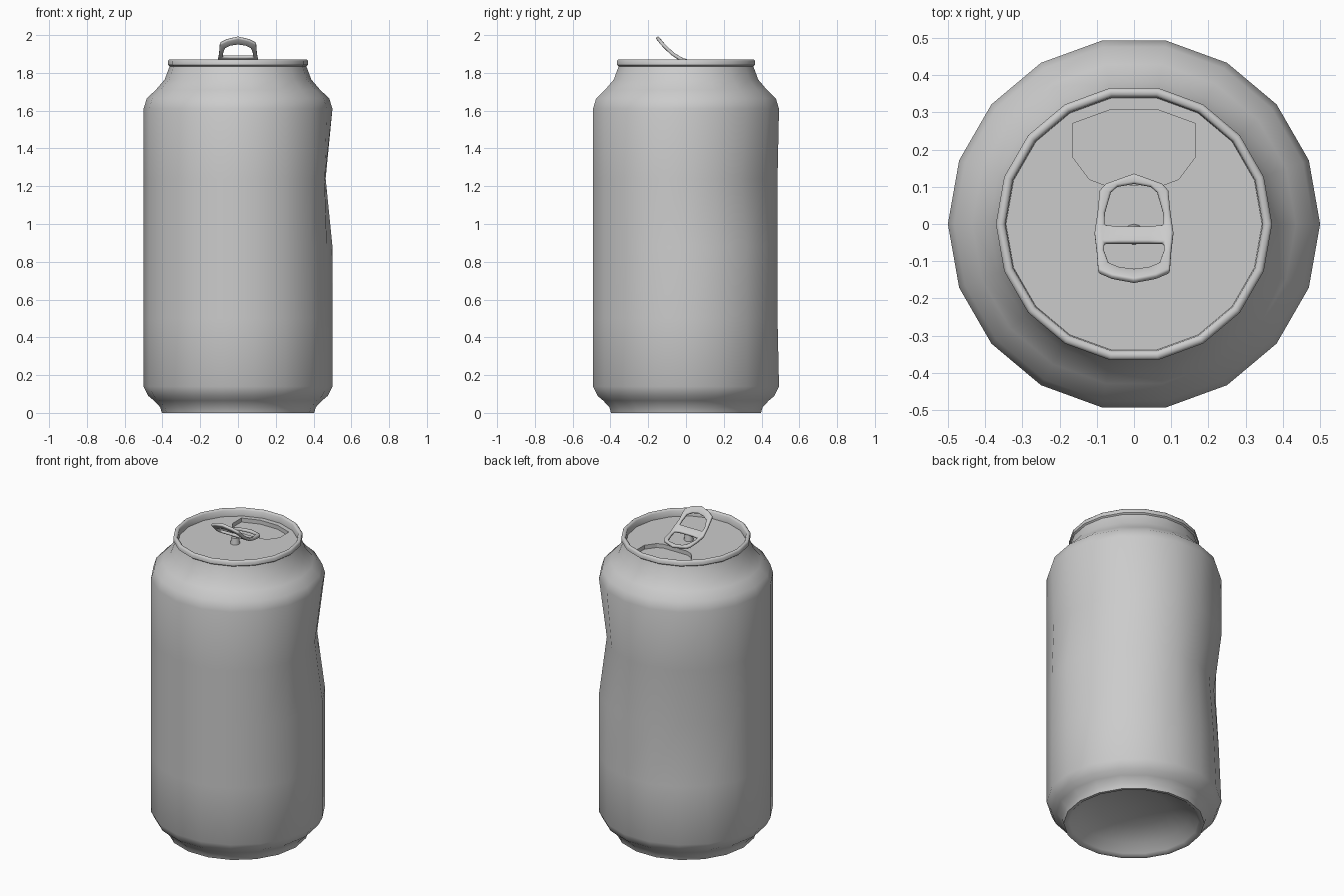
import bpy, bmesh, math

if "Cube" in bpy.data.objects:
    bpy.data.objects.remove(bpy.data.objects["Cube"])

SIDES = 18
LID_Z = 1.825


def finish(bm, name, angle):
    me = bpy.data.meshes.new(name)
    bm.to_mesh(me)
    bm.free()
    ob = bpy.data.objects.new(name, me)
    bpy.context.collection.objects.link(ob)
    bpy.ops.object.select_all(action='DESELECT')
    ob.select_set(True)
    bpy.context.view_layer.objects.active = ob
    bpy.ops.object.shade_smooth_by_angle(angle=math.radians(angle))
    return ob


def mirrored(half):
    """Close a right-hand half outline by mirroring it in x."""
    return half + [(-x, y) for x, y in reversed(half) if x > 0]


def circle(r):
    return [(r * math.cos(2 * math.pi * i / SIDES), r * math.sin(2 * math.pi * i / SIDES))
            for i in range(SIDES)]


def loop(bm, pts, z):
    vs = [bm.verts.new((x, y, z)) for x, y in pts]
    es = [bm.edges.new((vs[i], vs[(i + 1) % len(vs)])) for i in range(len(vs))]
    return vs, es


def fill(bm, edges):
    """Fill nested loops (inner ones are holes), facing up."""
    faces = [f for f in bmesh.ops.triangle_fill(bm, use_beauty=True, edges=edges)['geom']
             if isinstance(f, bmesh.types.BMFace)]
    for f in faces:
        f.normal_update()
        if f.normal.z < 0:
            f.normal_flip()


# Can body: lathe profile from the base dome up to the rim and down to the lid
profile = [(0.2, 0.1), (0.32, 0.055), (0.37, 0.012), (0.385, 0), (0.403, 0),
           (0.412, 0.03), (0.445, 0.065), (0.475, 0.09), (0.5, 0.14), (0.5, 0.5),
           (0.5, 0.88), (0.5, 1.24), (0.5, 1.61), (0.483, 1.665), (0.435, 1.71),
           (0.388, 1.765), (0.362, 1.835), (0.371, 1.842), (0.371, 1.863),
           (0.364, 1.87), (0.353, 1.87), (0.346, 1.862), (0.344, LID_Z)]
# Dents: (height, vertex index) -> inward push
dents = {(1.24, 17): 0.012, (1.24, 0): 0.036, (1.24, 1): 0.045, (1.24, 2): 0.045, (1.24, 3): 0.03,
         (0.88, 5): 0.02, (0.88, 6): 0.042, (0.88, 7): 0.042, (0.5, 6): 0.015, (0.5, 7): 0.015}
bm = bmesh.new()
rings = []
for r, z in profile:
    ring = []
    for i, (c, s) in enumerate(circle(1)):
        rr = r - dents.get((z, i), 0)
        if 0.4 < z < 1.3 and i in (4, 5):
            rr -= 0.008
        ring.append(bm.verts.new((rr * c, rr * s, z)))
    rings.append(ring)
for a, b in zip(rings, rings[1:]):
    for i in range(SIDES):
        j = (i + 1) % SIDES
        bm.faces.new((a[i], a[j], b[j], b[i]))
dome = bm.verts.new((0, 0, 0.12))
for i in range(SIDES):
    bm.faces.new((dome, rings[0][(i + 1) % SIDES], rings[0][i]))
finish(bm, "can_body", 50)

# Lid with a sunken mouth panel
mouth = mirrored([(0.06, 0.308), (0.165, 0.27), (0.165, 0.18), (0.12, 0.12), (0.08, 0.105)])
bm = bmesh.new()
_, rim_edges = loop(bm, circle(0.345), LID_Z)
top, top_edges = loop(bm, mouth, LID_Z)
fill(bm, rim_edges + top_edges)
low, low_edges = loop(bm, mouth, LID_Z - 0.025)
fill(bm, low_edges)
for i in range(len(top)):
    j = (i + 1) % len(top)
    bm.faces.new((top[i], top[j], low[j], low[i]))
finish(bm, "lid", 30)

# Pull tab: flat frame with two openings, bent upwards towards the front
frame = mirrored([(0, 0.135), (0.075, 0.108), (0.092, 0.09), (0.098, 0.03), (0.106, -0.025),
                  (0.1, -0.075), (0.096, -0.128), (0.06, -0.143), (0, -0.154)])
upper = mirrored([(0, 0.108), (0.045, 0.1), (0.062, 0.085), (0.078, 0.03), (0.08, -0.004), (0.04, -0.008)])
lower = mirrored([(0.04, -0.052), (0.08, -0.052), (0.08, -0.075), (0.068, -0.108), (0.04, -0.12), (0, -0.125)])
bm = bmesh.new()
fill(bm, [e for pts in (frame, upper, lower) for e in loop(bm, pts, 0)[1]])
for v in bm.verts:
    d = 0.045 - v.co.y
    v.co.z = 1.855 + (3.4 * d * d if d > 0 else 0.15 * d)
bm.normal_update()
tab = finish(bm, "pull_tab", 60)
solid = tab.modifiers.new("thickness", 'SOLIDIFY')
solid.thickness = 0.018
solid.offset = 0
bevel = tab.modifiers.new("rounding", 'BEVEL')
bevel.width = 0.006
bevel.segments = 2
bevel.limit_method = 'ANGLE'
bevel.angle_limit = math.radians(50)

# Rivet joining the tab to the lid
bm = bmesh.new()
bmesh.ops.create_cone(bm, cap_ends=True, segments=12, radius1=0.028, radius2=0.022, depth=0.04)
bmesh.ops.translate(bm, verts=bm.verts, vec=(0, -0.028, LID_Z + 0.019))
finish(bm, "rivet", 40)
